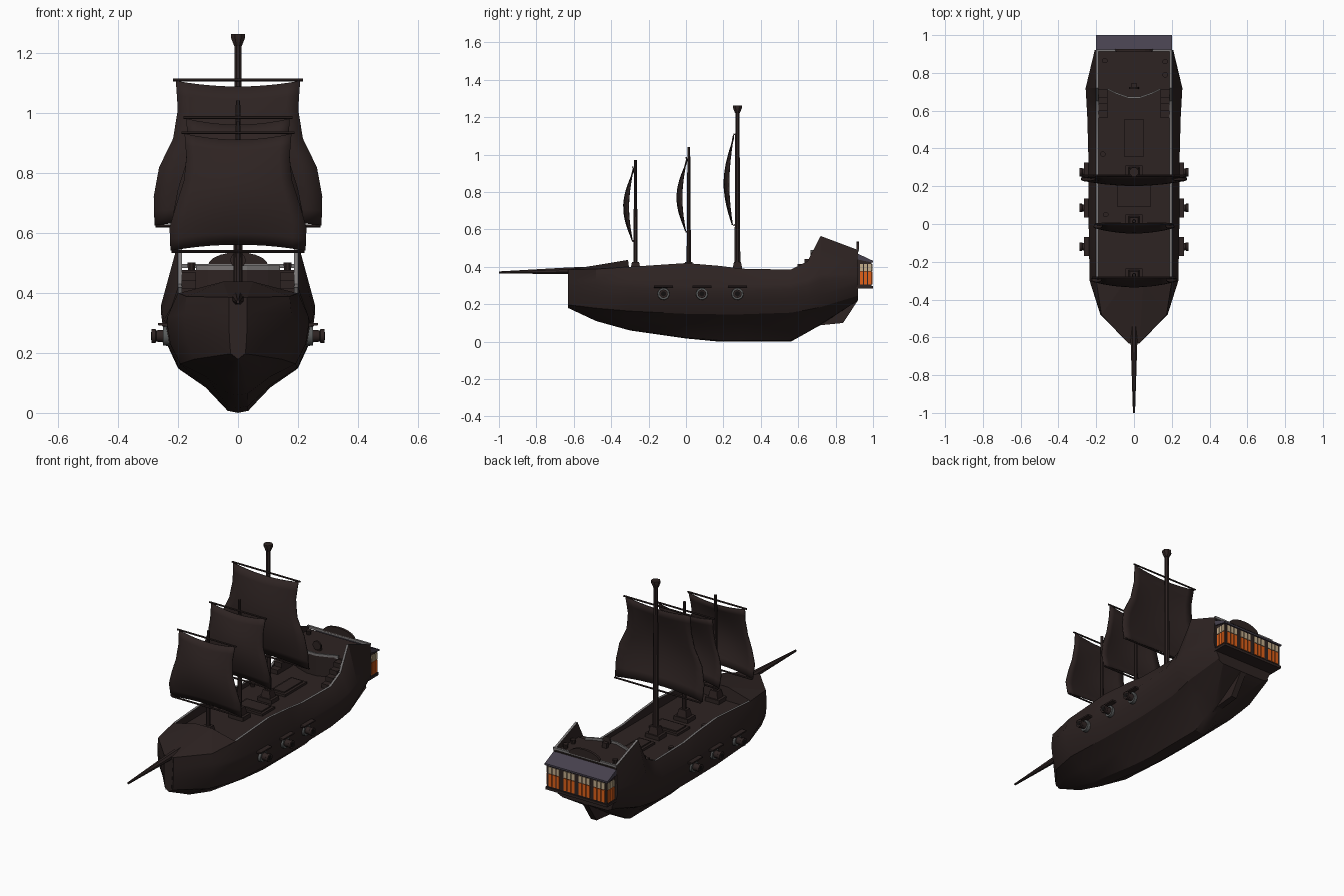
import bpy, bmesh, math
from mathutils import Vector

if "Cube" in bpy.data.objects:
    bpy.data.objects.remove(bpy.data.objects["Cube"])


def mat(name, r, g, b):
    m = bpy.data.materials.new(name)
    m.diffuse_color = (r, g, b, 1)
    m.use_nodes = True
    m.node_tree.nodes["Principled BSDF"].inputs["Base Color"].default_value = m.diffuse_color
    return m


WOOD = mat("dark_wood", 0.027, 0.017, 0.016)
RAIL = mat("worn_grey_rail", 0.19, 0.18, 0.18)
ROOF = mat("slate_roof", 0.062, 0.053, 0.076)
GLOW = mat("orange_glass", 0.75, 0.12, 0.01)
CREAM = mat("pale_glass", 0.55, 0.42, 0.26)
IRON = mat("iron", 0.10, 0.105, 0.105)
BLACK = mat("black_bore", 0.006, 0.005, 0.005)


def build(name, verts, faces, mats=(WOOD,), smooth=None):
    me = bpy.data.meshes.new(name)
    me.from_pydata([tuple(v) for v in verts], [], faces)
    bm = bmesh.new()
    bm.from_mesh(me)
    bmesh.ops.recalc_face_normals(bm, faces=bm.faces)
    bm.to_mesh(me)
    bm.free()
    for m in mats:
        me.materials.append(m)
    if smooth:
        me.polygons.foreach_set("use_smooth", [True] * len(me.polygons))
        me.set_sharp_from_angle(angle=math.radians(smooth))
    ob = bpy.data.objects.new(name, me)
    bpy.context.collection.objects.link(ob)
    return ob


def loft(name, rings, smooth=None, m=WOOD):
    """Skin a list of equal-length closed rings and cap the ends."""
    n = len(rings[0])
    verts = [p for r in rings for p in r]
    faces = [(i * n + j, i * n + (j + 1) % n, (i + 1) * n + (j + 1) % n, (i + 1) * n + j)
             for i in range(len(rings) - 1) for j in range(n)]
    faces += [tuple(range(n)), tuple(range(len(verts) - n, len(verts)))]
    return build(name, verts, faces, (m,), smooth)


def box(name, x0, x1, y0, y1, z0, z1, m=WOOD, inset=0):
    ring = lambda z, k: [(x0 + k, y0 + k, z), (x1 - k, y0 + k, z), (x1 - k, y1 - k, z), (x0 + k, y1 - k, z)]
    return loft(name, [ring(z0, 0), ring(z1, inset)], m=m)


def rod(name, path, n=8, m=WOOD):
    """Round bar through (point, radius) pairs lying on one straight axis."""
    ax = (Vector(path[-1][0]) - Vector(path[0][0])).normalized()
    a = ax.orthogonal().normalized()
    b = ax.cross(a)
    rings = [[Vector(p) + r * (a * math.cos(t) + b * math.sin(t))
              for t in (2 * math.pi * (k + .5) / n for k in range(n))] for p, r in path]
    return loft(name, rings, 40, m)


def prism(name, pts, axis, a, b, m=WOOD):
    """Extrude a 2D outline along x, y or z."""
    put = {"x": lambda p, t: (t, p[0], p[1]), "y": lambda p, t: (p[0], t, p[1]),
           "z": lambda p, t: (p[0], p[1], t)}[axis]
    return loft(name, [[put(p, a) for p in pts], [put(p, b) for p in pts]], m=m)


# Hull stations: y, keel z, chine z, widest z, top z, half width, top half width
STATIONS = [(-.63, .18, .20, .33, .385, .030, .030), (-.48, .11, .19, .33, .388, .178, .172),
            (-.30, .06, .18, .32, .40, .235, .20), (0, .017, .17, .30, .42, .24, .20),
            (.18, .0, .17, .30, .405, .24, .20), (.30, .0, .17, .30, .39, .24, .20),
            (.56, .0, .18, .31, .385, .247, .20), (.65, .05, .19, .33, .43, .252, .20),
            (.72, .09, .20, .36, .565, .256, .20), (.92, .22, .25, .36, .49, .208, .20)]
DECK = .362
rings = []
for y, zk, zc, zw, zt, w, xt in STATIONS:
    h = zc - zk
    flat = .55 if y > .9 else 0
    xi = max(xt - .013, .015)
    half = [(w * (.14 + flat), zk + h * .04), (w * (.45 + flat * .7), zk + h * .5), (w * .82, zk + h * .86),
            (w * .96, zc + .05), (w, zw - .03), (w, zw), (xt, zt), (xi, zt), (xi, DECK)]
    rings.append([(0, y, zk)] + [(x, y, z) for x, z in half] + [(-x, y, z) for x, z in reversed(half)])
hull = loft("hull", rings, 28)
hull.data.materials.append(RAIL)
for p in hull.data.polygons:   # grey capping along the bulwark top
    c = p.center
    if c.y > -.28 and len(p.vertices) == 4:
        vs = [hull.data.vertices[i].co for i in p.vertices]
        if all(.18 < abs(v.x) < .205 and v.z > .38 for v in vs) and abs(p.normal.z) > .3:
            p.material_index = 1

# Forecastle roof, bowsprit and stem
fore = [(-.03, -.63, .384), (.03, -.63, .384), (.172, -.48, .387), (.2, -.305, .398), (.05, -.31, .437),
        (-.05, -.31, .437), (-.2, -.305, .398), (-.172, -.48, .387), (-.2, -.30, .36), (.2, -.30, .36)]
build("forecastle_roof", fore, [(0, 1, 4, 5), (1, 2, 4), (2, 3, 4), (0, 5, 7), (7, 5, 6), (3, 9, 8, 6, 5, 4)])
rod("bowsprit", [((0, -.45, .383), .022), ((0, -.63, .379), .019), ((0, -1, .37), .006)])
prism("stem_post", [(-.018, .19), (.018, .19), (.03, .375), (-.03, .375)], "y", -.632, -.60)

# Rudder
prism("rudder", [(.66, .06), (.72, .088), (.84, .10), (.92, .222), (.70, .25)], "x", -.018, .018)

# Raised stern deck with a pointed front edge and pale lip
edge = [(-.188, .71), (-.14, .71), (-.10, .69), (-.03, .665), (.03, .665), (.10, .69), (.14, .71), (.188, .71)]
prism("stern_deck", edge + [(.188, .918), (-.188, .918)], "z", .36, .476)
lip = edge[1:-1]
prism("stern_deck_lip", lip + [(x, y + .009) for x, y in reversed(lip)], "z", .47, .49, RAIL)
box("transom_rail", -.2, .2, .912, .924, .482, .496, RAIL)
arch = [(.1 * math.cos(math.pi * k / 10), .49 + .045 * math.sin(math.pi * k / 10)) for k in range(11)]
prism("transom_arch", arch, "y", .912, .926)

# Stern gallery
prism("gallery", [(.90, .285), (.993, .295), (.993, .435), (.90, .46)], "x", -.192, .192)
prism("gallery_roof", [(.915, .472), (1, .432), (1, .422), (.915, .44)], "x", -.2, .2, ROOF)
box("gallery_sill", -.197, .197, .91, .999, .283, .298)
for g in (-.144, -.048, .048, .144):
    for k in (-1, 0, 1):
        x = g + k * .025
        box("window_lower", x - .009, x + .009, .99, .997, .305, .375, GLOW)
        box("window_upper", x - .009, x + .009, .99, .997, .379, .416, CREAM)
for s in (-1, 1):
    for k in range(3):
        y = .938 + k * .021
        a, b = sorted((s * .189, s * .196))
        box("side_window_lower", a, b, y - .008, y + .008, .305, .375, GLOW)
        box("side_window_upper", a, b, y - .008, y + .008, .379, .416, CREAM)

# Deck fittings: hatches, stairs, buckets, steering wheel
for y, hx, hy in ((.455, .05, .1), (.15, .09, .057)):
    box("hatch_frame", -hx, hx, y - hy, y + hy, .36, .375)
    box("hatch_cover", -hx + .015, hx - .015, y - hy + .015, y + hy - .015, .37, .382)
for s in (-1, 1):
    for k in range(4):
        a, b = sorted((s * .14, s * .188))
        box("stair", a, b, .56 + k * .037, .712, .36, .387 + k * .027)
for x, y, z in ((-.155, .865, .475), (.165, .86, .475), (.165, .79, .475), (-.165, .37, .36), (-.15, .05, .36)):
    rod("bucket", [((x, y, z), .012), ((x, y, z + .025), .015)])
box("wheel_stand", -.015, .015, .725, .745, .47, .505)
rod("steering_wheel", [((0, .715, .508), .026), ((0, .724, .508), .026)], 10)

# Cannons, port lids and muzzle rings
for s in (-1, 1):
    for y in (-.12, .085, .275):
        rod("cannon", [((s * .2, y, .256), .026), ((s * .272, y, .256), .019), ((s * .275, y, .256), .023),
                       ((s * .288, y, .256), .023)], 10)
        rod("cannon_bore", [((s * .285, y, .256), .014), ((s * .289, y, .256), .014)], 10, BLACK)
        rod("port_ring", [((s * .225, y, .256), .034), ((s * .249, y, .256), .032)], 10, IRON)
        prism("port_lid", [(s * .23, .287), (s * .266, .292), (s * .266, .3), (s * .23, .3)], "y", y - .05, y + .05)


# Masts with footings, yards and billowing sails
def sail(name, y0, z0, z1, widths, belly):
    nu, nt = 10, 10
    verts, faces = [], []
    for i in range(nt + 1):
        t = i / nt
        f = t * (len(widths) - 1)
        k = min(int(f), len(widths) - 2)
        w = widths[k] + (widths[k + 1] - widths[k]) * (f - k)
        for j in range(nu + 1):
            u = 2 * j / nu - 1
            c = 1 - u * u
            z = z0 + (z1 - z0) * t + .02 * c * (1 - 2 * t)
            bulge = math.sin(math.pi * (.08 + .92 * t)) * (.5 + .5 * c)
            verts.append((u * w, y0 - belly * bulge, z))
    for i in range(nt):
        for j in range(nu):
            a = i * (nu + 1) + j
            faces.append((a, a + 1, a + nu + 2, a + nu + 1))
    ob = build(name, verts, faces, smooth=40)
    md = ob.modifiers.new("cloth_thickness", "SOLIDIFY")
    md.thickness = .006


RIGS = [("fore", -.27, .97, .54, .93, [.225, .228, .205, .18, .172, .178], .052),
        ("main", .015, 1.04, .59, .98, [.21, .215, .20, .175, .168, .172], .052),
        ("aft", .275, 1.225, .625, 1.105, [.278, .28, .262, .215, .2, .207], .05)]
for name, y, top, z0, z1, widths, belly in RIGS:
    r = .014 if name == "aft" else .010
    rod(name + "_mast", [((0, y, .36), r + .003), ((0, y, top), r - .002)])
    box(name + "_mast_foot", -.045, .045, y - .035, y + .035, .36, .385)
    box(name + "_mast_step", -.03, .03, y - .027, y + .027, .385, .425, inset=.008)
    sail(name + "_sail", y - r - .004, z0, z1, widths, belly)
    for z, w in ((z1 + .003, widths[-1] + .01), (z0 - .002, widths[0] - .003)):
        rod(name + "_yard", [((-w, y - r - .004, z), .005), ((w, y - r - .004, z), .005)], 6)
rod("crows_nest", [((0, .275, 1.222), .014), ((0, .275, 1.25), .026), ((0, .275, 1.262), .025)])
